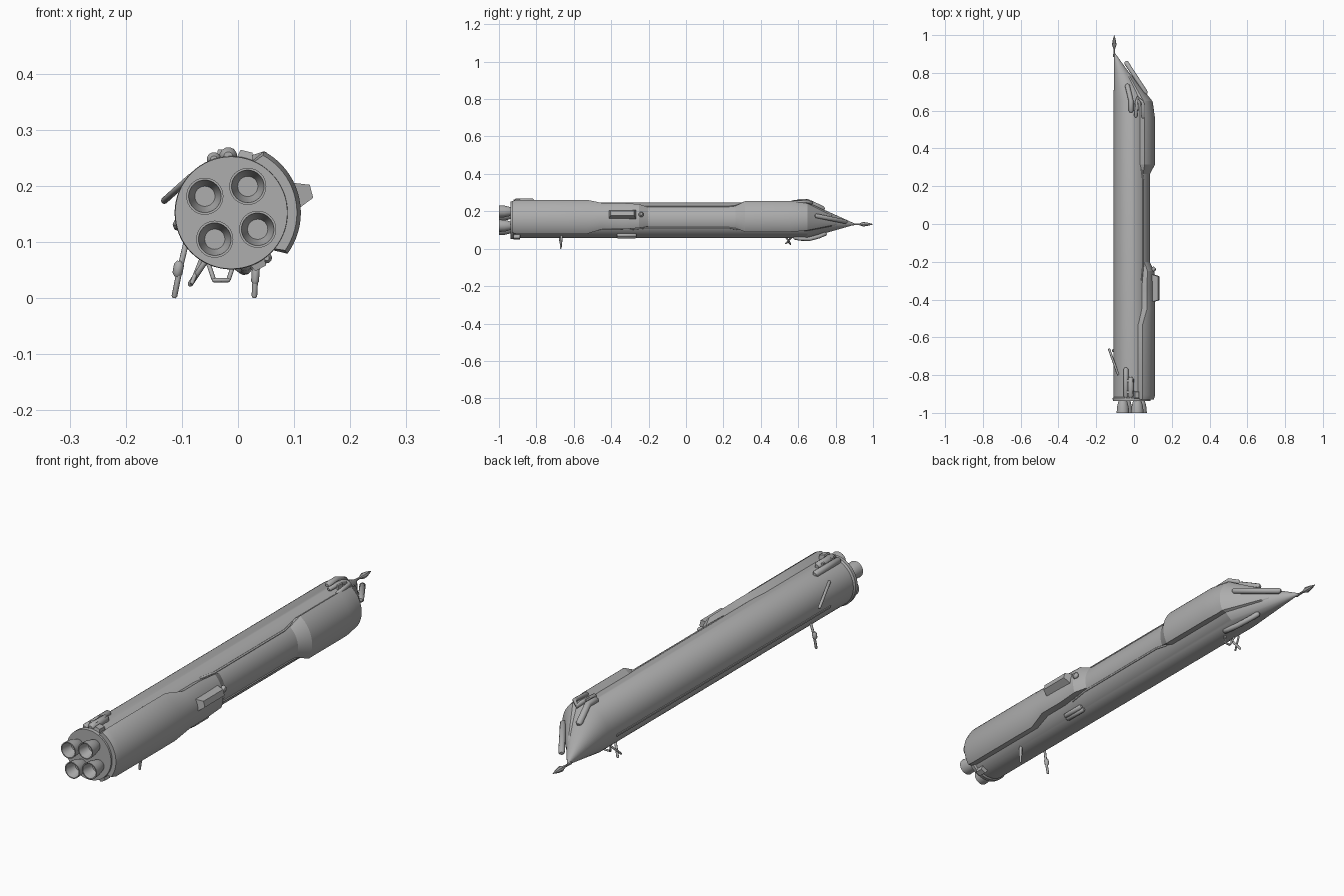
import bpy, bmesh, math
from mathutils import Vector

if "Cube" in bpy.data.objects:
    bpy.data.objects.remove(bpy.data.objects["Cube"])

CX, CZ, ROLL = -0.012, 0.152, 13        # body axis and roll angle in degrees
R = 0.096                               # body radius
NOSE_Y, TIP_Y = 0.65, 0.91              # oblique nose cone

grey = bpy.data.materials.new("hull grey")
grey.diffuse_color = (0.42, 0.42, 0.42, 1)
grey.use_nodes = True
grey.node_tree.nodes["Principled BSDF"].inputs["Base Color"].default_value = grey.diffuse_color


def at(deg, r, y):
    """Point at an angle and radius round the body axis."""
    a = math.radians(deg)
    return Vector((CX + r * math.cos(a), y, CZ + r * math.sin(a)))


APEX = at(ROLL + 180, 0.095, TIP_Y)


def skin(deg, r, y):
    """Like at(), but shrinks toward the tip along the nose."""
    if y <= NOSE_Y:
        return at(deg, r, y)
    return at(deg, r, NOSE_Y).lerp(APEX, (y - NOSE_Y) / (TIP_Y - NOSE_Y))


def loft(name, rings, angle=30):
    """Joins closed rings of points into a capped solid."""
    bm = bmesh.new()
    vs = [[bm.verts.new(p) for p in ring] for ring in rings]
    n = len(vs[0])
    for a, b in zip(vs, vs[1:]):
        for i in range(n):
            j = (i + 1) % n
            bm.faces.new((a[i], a[j], b[j], b[i]))
    bm.faces.new(vs[0])
    bm.faces.new(vs[-1])
    bmesh.ops.recalc_face_normals(bm, faces=bm.faces)
    me = bpy.data.meshes.new(name)
    bm.to_mesh(me)
    bm.free()
    me.materials.append(grey)
    me.shade_smooth()
    me.set_sharp_from_angle(angle=math.radians(angle))
    ob = bpy.data.objects.new(name, me)
    bpy.context.collection.objects.link(ob)
    return ob


def spin(name, x, z, profile, n=32):
    """Solid of revolution round a line parallel to y."""
    loft(name, [[(x + r * math.cos(k * math.tau / n), y, z + r * math.sin(k * math.tau / n))
                 for k in range(n)] for y, r in profile])


def tube(name, pts, r, n=10):
    """Round-ended tube along a path."""
    pts = [Vector(p) for p in pts]
    d0 = (pts[1] - pts[0]).normalized()
    d1 = (pts[-1] - pts[-2]).normalized()
    k = r * 0.7
    path = [(pts[0], r * 0.5, d0), (pts[0] + d0 * k, r, d0)]
    for a, b, c in zip(pts, pts[1:], pts[2:]):
        path.append((b, r, ((b - a).normalized() + (c - b).normalized()).normalized()))
    path += [(pts[-1] - d1 * k, r, d1), (pts[-1], r * 0.5, d1)]
    side = d0.orthogonal().normalized()
    rings = []
    for p, rad, d in path:
        side = (side - d * side.dot(d)).normalized()
        up = d.cross(side)
        rings.append([p + (side * math.cos(i * math.tau / n) + up * math.sin(i * math.tau / n)) * rad
                      for i in range(n)])
    loft(name, rings, 50)


def block(name, deg, r0, r1, w0, w1, y0, y1, slope):
    """Tapered box standing on the skin."""
    a = math.radians(deg)
    t = Vector((-math.sin(a), 0, math.cos(a)))
    rings = []
    for r, w, s in ((r0, w0, 0), (r1, w1, slope)):
        lo, hi = at(deg, r, y0 + s), at(deg, r, y1 - s)
        rings.append([lo - t * w, lo + t * w, hi + t * w, hi - t * w])
    loft(name, rings)


def saddle(name, sections, n=20):
    """Raised fairing: sections of y, base half angle, top half angle, radius."""
    rings = []
    for y, base, top, r in sections:
        ring = [skin(ROLL + base, 0.094, y)]
        ring += [skin(ROLL + top - 2 * top * i / n, r, y) for i in range(n + 1)]
        ring.append(skin(ROLL - base, 0.094, y))
        rings.append(ring)
    loft(name, rings, 18)


# Main body with slanted nose
N = 64
body = [[at(k * 360 / N, r, y) for k in range(N)]
        for y, r in ((-0.937, 0.1), (-0.922, 0.101), (-0.915, R), (NOSE_Y, R))]
body.append([skin(k * 360 / N, R, 0.905) for k in range(N)])
loft("body", body, 25)

# Nose probe
spin("nose_probe", APEX.x, APEX.z, [(0.885, 0.006), (0.925, 0.004), (0.948, 0.012),
                                   (0.97, 0.009), (1.0, 0.001)], 8)

# Four engine bells
for k in range(4):
    c = at(ROLL + 45 + 90 * k, 0.0555, 0)
    spin("engine_bell", c.x, c.z, [(-0.93, 0.019), (-0.945, 0.025), (-0.97, 0.031), (-1.0, 0.033),
                                  (-1.0, 0.029), (-0.975, 0.024), (-0.955, 0.018)])

# Raised fairings on the +x side
saddle("rear_fairing", [(-0.93, 55, 48, 0.117), (-0.905, 57, 49, 0.124), (-0.53, 57, 49, 0.124),
                        (-0.45, 44, 36, 0.123), (-0.34, 44, 36, 0.122), (-0.25, 38, 33, 0.12),
                        (-0.2, 35, 33, 0.095)])
saddle("front_fairing", [(0.26, 41, 38, 0.094), (0.315, 50, 43, 0.123), (0.56, 50, 43, 0.123),
                         (0.62, 50, 43, 0.115), (0.65, 50, 42, 0.11), (0.78, 40, 32, 0.104),
                         (0.81, 30, 24, 0.094)])

# Cable ducts between the fairings and along the far side
for s in (1, -1):
    tube("cable_duct", [at(ROLL + s * 44, 0.095, -0.3), at(ROLL + s * 38, 0.096, -0.22),
                        at(ROLL + s * 38, 0.096, 0.23), at(ROLL + s * 44, 0.097, 0.29)], 0.004, 8)
block("side_cable_tray", ROLL + 180, 0.09, 0.099, 0.006, 0.004, -0.78, 0.6, 0.01)

# Side pod and round sensor
block("side_pod", 15, 0.11, 0.148, 0.027, 0.012, -0.415, -0.265, 0.012)
tube("sensor_ball", [at(15, 0.108, -0.24), at(15, 0.13, -0.24)], 0.014, 14)

# Belly tanks beside the rear fairing
for deg in (-52, -60):
    tube("belly_tank", [at(deg, 0.102, -0.37), at(deg, 0.102, -0.265)], 0.01)
block("belly_tank_base", -56, 0.088, 0.103, 0.017, 0.012, -0.35, -0.28, 0.005)

# Tanks and boxes on top near the tail
tube("top_tank", [at(108, 0.1, -0.92), at(108, 0.1, -0.76)], 0.013, 12)
tube("top_tank", [at(93, 0.101, -0.92), at(93, 0.101, -0.81)], 0.016, 12)
for y in (-0.89, -0.83):
    block("tank_strap", 95, 0.09, 0.114, 0.02, 0.014, y - 0.009, y + 0.009, 0.002)
block("tail_box", 76, 0.09, 0.113, 0.016, 0.011, -0.925, -0.885, 0.004)
block("tail_box", -62, 0.09, 0.112, 0.016, 0.011, -0.925, -0.885, 0.004)

# Pipes and tanks round the nose
tube("nose_side_tank", [(0.066, 0.69, 0.177), (-0.045, 0.86, 0.143)], 0.012, 12)
tube("nose_top_pipe", [skin(92, 0.1, 0.59), skin(92, 0.101, 0.65), skin(84, 0.102, 0.74)], 0.013)
tube("nose_loop_pipe", [skin(78, 0.102, 0.565), skin(76, 0.104, 0.645), skin(68, 0.11, 0.67),
                        skin(60, 0.116, 0.645), skin(57, 0.112, 0.56)], 0.009)
block("nose_top_box", 76, 0.088, 0.11, 0.016, 0.01, 0.6, 0.64, 0.006)
tube("nose_belly_pipe", [skin(-75, 0.095, 0.575), skin(-75, 0.102, 0.61), skin(-75, 0.107, 0.66),
                         skin(-72, 0.112, 0.71), skin(-70, 0.108, 0.75)], 0.011)

# Thin arms: tail legs, side arm and crossed nose struts
tube("left_leg", [(-0.092, -0.665, 0.1), (-0.103, -0.67, 0.055), (-0.114, -0.67, 0.0)], 0.005, 8)
tube("left_leg_joint", [(-0.104, -0.67, 0.066), (-0.109, -0.67, 0.038)], 0.009, 8)
tube("right_leg", [(0.033, -0.665, 0.075), (0.029, -0.67, 0.0)], 0.005, 8)
tube("right_leg_sleeve", [(0.033, -0.665, 0.07), (0.03, -0.67, 0.025)], 0.007, 8)
tube("side_arm", [(-0.083, -0.8, 0.217), (-0.133, -0.66, 0.172)], 0.006, 8)
tube("nose_strut", [(-0.055, 0.53, 0.07), (-0.087, 0.56, 0.022)], 0.005, 8)
tube("nose_strut", [(-0.065, 0.575, 0.07), (-0.083, 0.53, 0.025)], 0.004, 8)
for x in (-0.055, -0.005):
    tube("nose_bracket", [(x, 0.56, 0.068), (-0.03 + (x + 0.03) * 0.5, 0.545, 0.031)], 0.004, 8)
tube("nose_bracket_bar", [(-0.046, 0.545, 0.032), (-0.014, 0.545, 0.032)], 0.004, 8)
